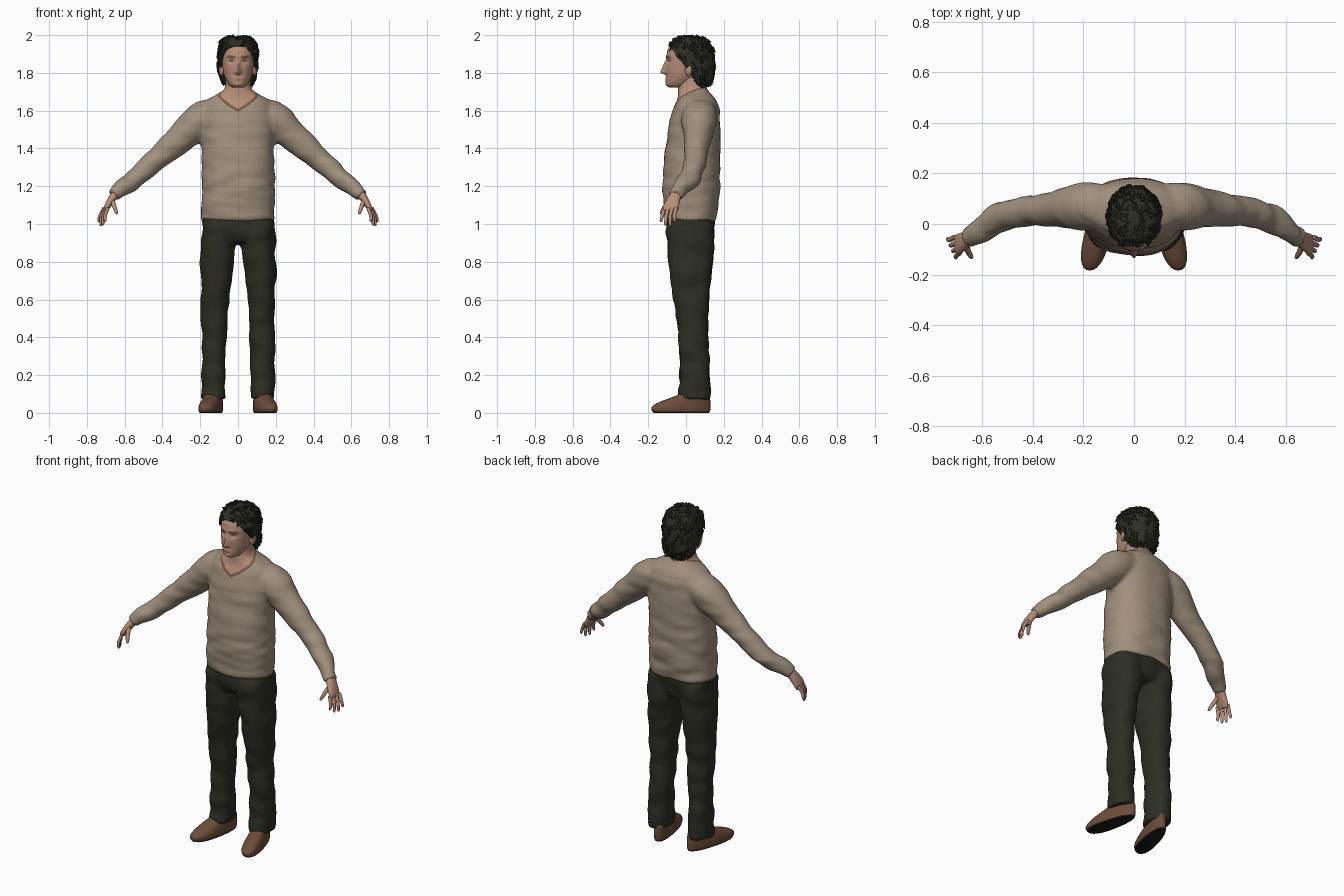
import bpy, bmesh, math, random
from mathutils import Vector, Matrix, noise

random.seed(4)
if "Cube" in bpy.data.objects:
    bpy.data.objects.remove(bpy.data.objects["Cube"])


def material(name, r, g, b):
    m = bpy.data.materials.new(name)
    m.use_nodes = True
    m.diffuse_color = (r, g, b, 1)
    bsdf = m.node_tree.nodes["Principled BSDF"]
    bsdf.inputs["Base Color"].default_value = (r, g, b, 1)
    bsdf.inputs["Roughness"].default_value = 0.8
    return m


SKIN = material("skin", 0.47, 0.27, 0.19)
LIPS = material("lips", 0.36, 0.17, 0.13)
BROW = material("brow brown", 0.2, 0.11, 0.075)
HAIR = material("dark hair", 0.026, 0.028, 0.017)
WOOL = material("beige wool", 0.35, 0.275, 0.205)
COLLAR = material("collar brown", 0.2, 0.1, 0.065)
CLOTH = material("dark trouser cloth", 0.026, 0.027, 0.017)
LEATHER = material("brown leather", 0.15, 0.075, 0.043)
SOLE = material("dark sole", 0.012, 0.012, 0.009)


def level(z, rx, front, back, x=0):
    """Station of a level loft, from its front and back limits."""
    return (x, (front + back) / 2, z, rx, (back - front) / 2)


def spline(points, steps):
    """Catmull-Rom samples through number tuples."""
    p = [points[0]] + list(points) + [points[-1]]
    out = []
    for i in range(1, len(p) - 2):
        for k in range(steps):
            t = k / steps
            out.append([0.5 * (2 * b + (c - a) * t + (2 * a - 5 * b + 4 * c - d) * t * t
                               + (3 * b - a - 3 * c + d) * t ** 3)
                        for a, b, c, d in zip(*p[i - 1:i + 3])])
    return out + [list(points[-1])]


def loft(bm, stations, steps=4, sides=32, power=2.0, flat=True):
    """Skin rounded rings; level rings if flat, else square to the path."""
    path = spline(stations, steps)
    rings = []
    for i, (x, y, z, ru, rv) in enumerate(path):
        t = Vector((0, 0, 1))
        if not flat:
            a, b = path[max(i - 1, 0)], path[min(i + 1, len(path) - 1)]
            t = (Vector(b[:3]) - Vector(a[:3])).normalized()
        v = (Vector((0, 1, 0)) - t * t.y).normalized()
        u = v.cross(t)
        ring = []
        for k in range(sides):
            c, s = (f(math.tau * k / sides) for f in (math.cos, math.sin))
            pu = math.copysign(abs(c) ** (2 / power), c) * ru
            pv = math.copysign(abs(s) ** (2 / power), s) * rv
            ring.append(bm.verts.new(Vector((x, y, z)) + u * pu + v * pv))
        rings.append(ring)
    faces = [bm.faces.new(rings[0]), bm.faces.new(rings[-1])]
    for a, b in zip(rings, rings[1:]):
        for k in range(sides):
            n = (k + 1) % sides
            faces.append(bm.faces.new((a[k], a[n], b[n], b[k])))
    bmesh.ops.recalc_face_normals(bm, faces=faces)


def finish(name, bm, mats, rule=None, angle=50):
    """Turn a bmesh into a smooth object, coloured by a rule on its faces."""
    bm.normal_update()
    if rule:
        for f in bm.faces:
            f.material_index = rule(f.calc_center_median(), f.normal)
    me = bpy.data.meshes.new(name)
    bm.to_mesh(me)
    bm.free()
    for m in mats:
        me.materials.append(m)
    me.shade_smooth()
    me.set_sharp_from_angle(angle=math.radians(angle))
    ob = bpy.data.objects.new(name, me)
    bpy.context.collection.objects.link(ob)
    return ob


def fused(bm, folds):
    """Fuse overlapping lofts into one skin and add soft cloth folds."""
    ob = finish("fuse_helper", bm, [])
    mod = ob.modifiers.new("fuse", 'REMESH')
    mod.mode, mod.voxel_size = 'VOXEL', 0.011
    mod = ob.modifiers.new("soften", 'SMOOTH')
    mod.factor, mod.iterations = 0.5, 5
    bpy.context.view_layer.update()
    me = bpy.data.meshes.new_from_object(ob.evaluated_get(bpy.context.evaluated_depsgraph_get()))
    bpy.data.objects.remove(ob)
    out = bmesh.new()
    out.from_mesh(me)
    bpy.data.meshes.remove(me)
    out.normal_update()
    moves = [(v, v.normal * folds(v.co)) for v in out.verts]
    for v, d in moves:
        v.co += d
    return out


# Sweater: torso, neck and both sleeves in one skin
bm = bmesh.new()
loft(bm, [level(1.015, .192, -.105, .16), level(1.06, .197, -.115, .167),
          level(1.2, .194, -.125, .178), level(1.35, .19, -.115, .18),
          level(1.45, .193, -.1, .182), level(1.55, .192, -.085, .182),
          level(1.62, .185, -.062, .174), level(1.66, .16, -.046, .157),
          level(1.69, .105, -.042, .132), level(1.72, .07, -.042, .11),
          level(1.79, .065, -.04, .1)], sides=48, power=2.3)
for s in (1, -1):
    loft(bm, [(.1 * s, .07, 1.6, .07, .085), (.19 * s, .07, 1.555, .096, .095),
              (.27 * s, .065, 1.485, .083, .08), (.36 * s, .055, 1.405, .07, .063),
              (.45 * s, .047, 1.325, .06, .058), (.55 * s, .015, 1.237, .051, .055),
              (.61 * s, -.028, 1.192, .045, .048), (.66 * s, -.058, 1.15, .036, .04)],
         flat=False)


def wool_folds(p):
    if p.z > 1.64:
        return 0
    depth = 0.011 if p.z < 1.25 else 0.006
    return depth * noise.noise(Vector((p.x * 7, p.y * 7, p.z * 19)))


bm = fused(bm, wool_folds)
BAND = 0.013


def neckline(p):
    """Height above the V-shaped neckline."""
    return p.z - 1.62 - 0.45 * abs(p.x) - 0.6 * (p.y + 0.05)


for s in (1, -1):
    for drop in (0, BAND):
        faces = [f for f in bm.faces if f.calc_center_median().z > 1.55]
        geom = list({e for f in faces for e in f.edges} | {v for f in faces for v in f.verts}) + faces
        bmesh.ops.bisect_plane(bm, geom=geom, plane_co=(0, -0.05, 1.62 - drop),
                               plane_no=(-0.45 * s, -0.6, 1))
finish("sweater_and_neck", bm, [WOOL, COLLAR, SKIN],
       lambda c, n: 2 if neckline(c) > 0 else 1 if neckline(c) > -BAND else 0, 60)

# Trousers: hips and both legs in one skin
bm = bmesh.new()
loft(bm, [level(.9, .17, -.08, .13), level(.95, .19, -.1, .15),
          level(1.045, .192, -.107, .158)], sides=48, power=2.3)
for s in (1, -1):
    loft(bm, [level(z, rx, f, b, x * s) for z, x, rx, f, b in (
        (.07, .13, .065, -.045, .132), (.2, .13, .062, -.033, .127),
        (.4, .128, .067, -.037, .118), (.6, .122, .075, -.066, .122),
        (.8, .112, .087, -.092, .142), (.93, .102, .095, -.102, .152),
        (1, .1, .09, -.1, .15))], power=2.2)
bm = fused(bm, lambda p: 0.012 * noise.noise(Vector((p.x * 8, p.y * 8, p.z * 12))))
finish("trousers", bm, [CLOTH], angle=60)

# Head, with the face shaped by soft bumps
bm = bmesh.new()
loft(bm, [level(1.722, .025, -.085, -.02), level(1.738, .048, -.104, .03),
          level(1.78, .071, -.105, .075), level(1.83, .081, -.107, .105),
          level(1.88, .086, -.104, .122), level(1.93, .083, -.094, .12),
          level(1.96, .068, -.06, .09), level(1.98, .03, -.02, .05)],
     steps=9, sides=120, power=2.1)


def bump(x, z, cx, cz, wx, wz):
    return math.exp(-((x - cx) / wx) ** 2 - ((z - cz) / wz) ** 2)


for v in bm.verts:
    x, z = abs(v.co.x), v.co.z
    if v.co.y < -0.03:
        nose = max(0, min((1.872 - z) / 0.068, (z - 1.788) / 0.012, 1))
        v.co.y -= 0.03 * nose * math.exp(-(x / (0.008 + 0.006 * nose)) ** 2)
        v.co.y += 0.011 * bump(x, z, .034, 1.862, .02, .014)
        v.co.y -= 0.005 * bump(x, z, .03, 1.887, .03, .009)
        v.co.y -= 0.005 * bump(x, z, 0, 1.767, .024, .009)
        v.co.y -= 0.005 * bump(x, z, 0, 1.738, .02, .012)


def face_colour(c, n):
    x = abs(c.x)
    if c.y > -0.03:
        return 0
    if abs(c.z - 1.767) < 0.007 - 0.004 * x / 0.024 and x < 0.024:
        return 1
    brow = abs(c.z - 1.886 + (x - .035) ** 2 * 4) < 0.004 and 0.016 < x < 0.054
    eye = abs(c.z - 1.863) < 0.004 and 0.022 < x < 0.046
    return 2 if brow or eye else 0


finish("head", bm, [SKIN, LIPS, BROW], face_colour)

# Ears
for s, side in ((1, "left"), (-1, "right")):
    bm = bmesh.new()
    bmesh.ops.create_uvsphere(bm, u_segments=16, v_segments=10, radius=1, matrix=(
        Matrix.Translation((.088 * s, .012, 1.818)) @ Matrix.Rotation(-.5 * s, 4, 'Z')
        @ Matrix.Diagonal((.01, .021, .034, 1))))
    finish(side + "_ear", bm, [SKIN])

# Hair cap, trimmed along the hairline and covered in short locks
bm = bmesh.new()
loft(bm, [level(1.728, .06, .02, .115), level(1.76, .088, -.01, .138),
          level(1.83, .102, -.07, .15), level(1.9, .104, -.093, .146),
          level(1.95, .095, -.086, .13), level(1.98, .072, -.055, .1),
          level(1.993, .03, -.01, .06)], steps=5, sides=48)
for v in bm.verts:
    v.co += (v.co - Vector((0, .04, 1.87))) * 0.09 * noise.noise(v.co * 35)
hairline = Vector((0, 1.3, 1)).normalized()
cut = bmesh.ops.bisect_plane(bm, geom=bm.verts[:] + bm.edges[:] + bm.faces[:],
                             plane_co=(0, 0, 1.828), plane_no=hairline, clear_inner=True)
bmesh.ops.holes_fill(bm, edges=[e for e in cut["geom_cut"] if isinstance(e, bmesh.types.BMEdge)])
bm.normal_update()
roots = [(f.calc_center_median(), f.normal.copy()) for f in bm.faces
         if f.normal.dot(hairline) > -0.8 and f.calc_area() < 0.001]
for p, n in random.sample(roots, min(220, len(roots))):
    sway = Vector((random.uniform(-.5, .5), .5, -1))
    d = (sway - n * sway.dot(n)).normalized() + n * random.uniform(.05, .3)
    size = random.uniform(.022, .036)
    bmesh.ops.create_cone(bm, segments=5, radius1=.011, radius2=.001, depth=size, cap_ends=True,
                          matrix=Matrix.Translation(p + d * size * .3)
                          @ d.to_track_quat('Z', 'Y').to_matrix().to_4x4())
finish("hair", bm, [HAIR], angle=40)

for s, side in ((1, "left"), (-1, "right")):
    # Hand: palm, four fingers and thumb
    bm = bmesh.new()
    loft(bm, [(.64 * s, -.046, 1.17, .024, .027), (.67 * s, -.065, 1.13, .02, .034),
              (.694 * s, -.08, 1.088, .015, .041), (.701 * s, -.085, 1.068, .009, .036)],
         sides=20, power=2.4, flat=False)
    for i, tip in enumerate((1.01, .992, .99, 1.01)):
        y = -.115 + .021 * i
        loft(bm, [((.688 + .007 * i) * s, y, 1.085, .009, .01),
                  ((.703 + .009 * i) * s, y - .01, 1.045, .009, .0095),
                  ((.704 + .011 * i) * s, y - .017 + .003 * i, tip + .008, .007, .008),
                  ((.703 + .011 * i) * s, y - .018 + .003 * i, tip, .002, .002)],
             sides=10, flat=False)
    loft(bm, [(.668 * s, -.078, 1.13, .013, .014), (.654 * s, -.112, 1.09, .011, .012),
              (.643 * s, -.13, 1.06, .008, .009), (.64 * s, -.134, 1.052, .002, .002)],
         sides=10, flat=False)
    finish(side + "_hand", bm, [SKIN])

    # Shoe: toe turned outwards and wider than the heel
    bm = bmesh.new()
    loft(bm, [level(0, .046, -.172, .122), level(.012, .05, -.181, .128),
              level(.03, .051, -.182, .13), level(.05, .049, -.157, .13),
              level(.07, .046, -.11, .128), level(.09, .042, -.055, .124),
              level(.11, .036, -.02, .11)], steps=3, power=2.3)
    for v in bm.verts:
        v.co.x = v.co.x * (1 - v.co.y * 0.9) + (0.135 - v.co.y * 0.22) * s
    finish(side + "_shoe", bm, [LEATHER, SOLE], lambda c, n: int(c.z < 0.008 or n.z < -.8))
